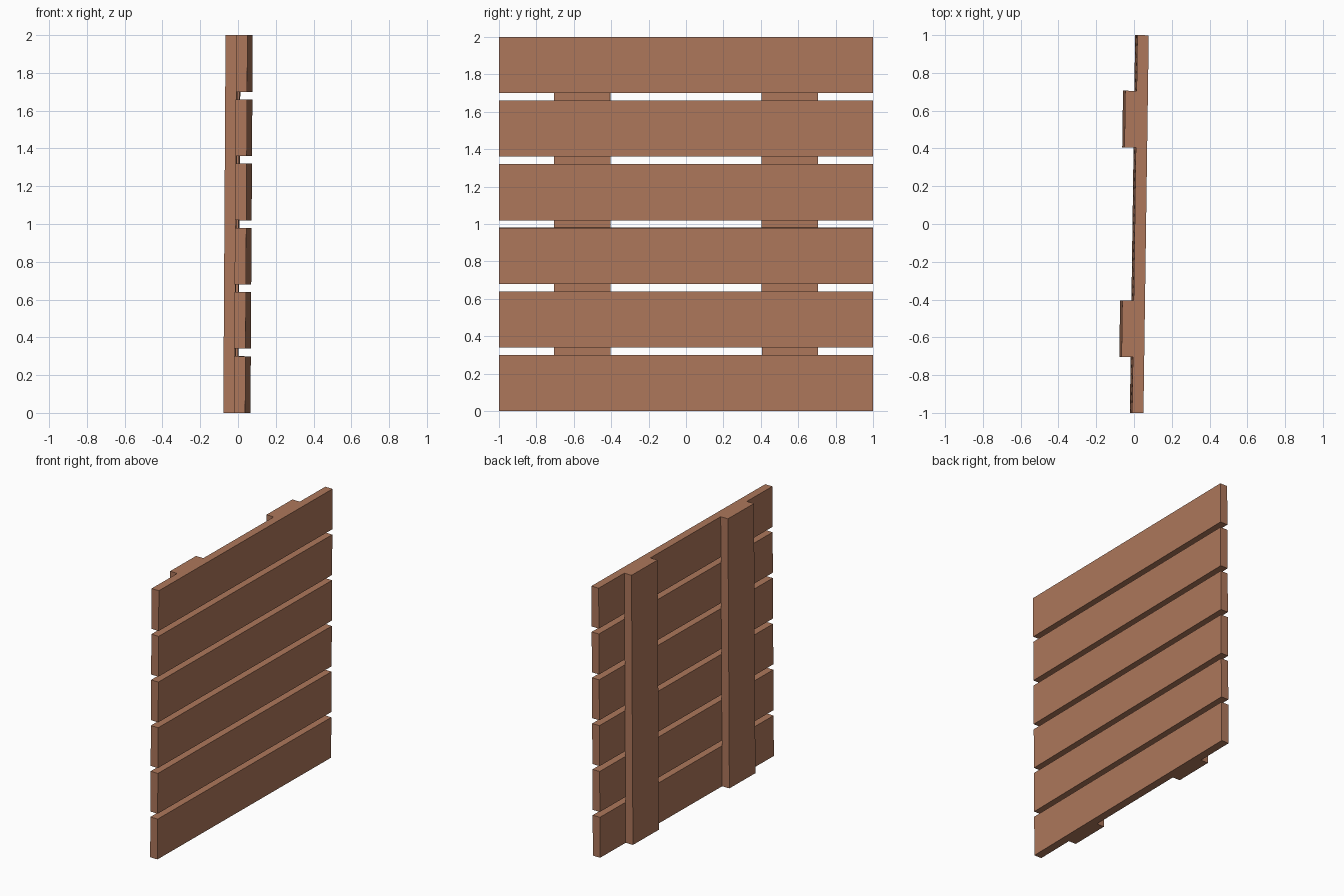
import bpy
from mathutils import Matrix, Vector

if "Cube" in bpy.data.objects:
    bpy.data.objects.remove(bpy.data.objects["Cube"])

THICK = 0.06
PLANK_H, PITCH = 0.30, 0.34

wood = bpy.data.materials.new("brown wood")
wood.diffuse_color = (0.42, 0.185, 0.105, 1)
wood.use_nodes = True
wood.node_tree.nodes["Principled BSDF"].inputs["Base Color"].default_value = wood.diffuse_color

# The whole panel leans very slightly, around z and around y
LEAN = (Matrix.Translation((-0.002, 0, 1))
        @ Matrix.Rotation(-0.014, 4, 'Z') @ Matrix.Rotation(0.006, 4, 'Y'))


def board(name, centre, size):
    bpy.ops.mesh.primitive_cube_add(size=1)
    ob = bpy.context.object
    ob.name = name
    ob.data.transform(LEAN @ Matrix.Translation(centre)
                      @ Matrix.Diagonal(Vector((*size, 1))))
    ob.data.materials.append(wood)


# Six horizontal planks
for i in range(6):
    board(f"plank_{i + 1}", (THICK / 2, 0, -0.85 + i * PITCH),
          (THICK, 2, PLANK_H))

# Two upright battens behind them
for side, y in (("left", -0.555), ("right", 0.555)):
    board(f"batten_{side}", (-THICK / 2, y, 0), (THICK, 0.30, 2))
